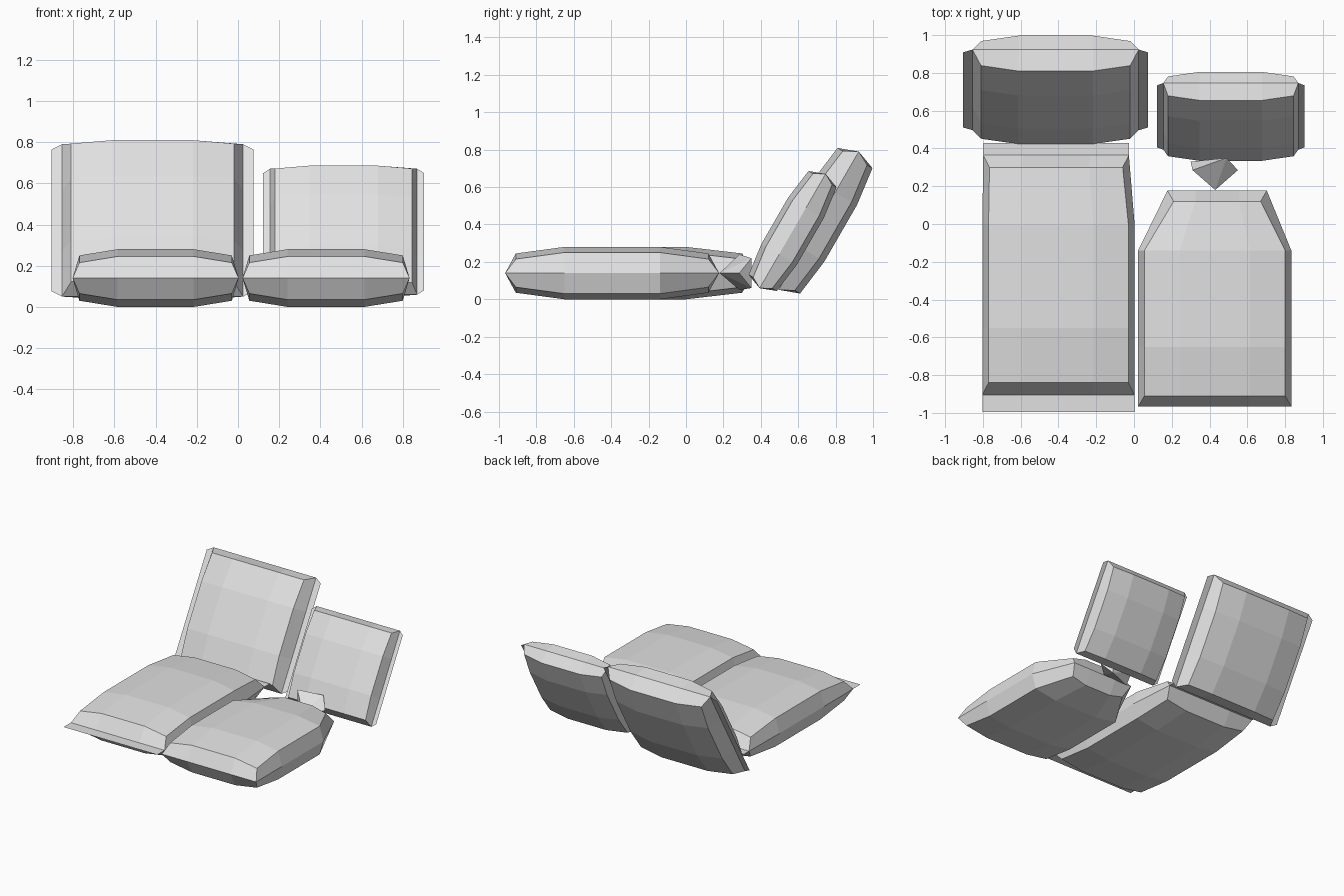
import bpy
import bmesh
from math import radians
from mathutils import Vector

if "Cube" in bpy.data.objects:
    bpy.data.objects.remove(bpy.data.objects["Cube"])

fabric = bpy.data.materials.new("light_grey_fabric")
fabric.use_nodes = True
GREY = (0.75, 0.75, 0.75, 1)
fabric.diffuse_color = GREY
fabric.node_tree.nodes["Principled BSDF"].inputs["Base Color"].default_value = GREY

COLUMNS = (0, 0.25, 0.75, 1)


def finish(bm, name, location=(0, 0, 0), tilt=0):
    mesh = bpy.data.meshes.new(name)
    bm.to_mesh(mesh)
    bm.free()
    mesh.materials.append(fabric)
    obj = bpy.data.objects.new(name, mesh)
    obj.location = location
    obj.rotation_euler.x = radians(tilt)
    bpy.context.collection.objects.link(obj)
    return obj


def cushion(name, rows, height, drop, seam, location, tilt=0, fins=None):
    """Faceted pillow; rows are (y, x_min, x_max), seam is the outward offset.
    fins maps a side of the seam to the width of its flat welt."""
    bm = bmesh.new()

    def spot(i, j):
        y, x0, x1 = rows[j]
        return x0 + (x1 - x0) * COLUMNS[i], y

    def panel(side):
        grid = {}
        for i in range(4):
            for j in range(4):
                z = height - drop[0] * (i in (0, 3)) - drop[1] * (j in (0, 3))
                grid[i, j] = bm.verts.new((*spot(i, j), side * z))
        for i in range(3):
            for j in range(3):
                loop = [grid[i, j], grid[i + 1, j], grid[i + 1, j + 1], grid[i, j + 1]]
                bm.faces.new(loop if side > 0 else loop[::-1])
        return grid

    top, bottom = panel(1), panel(-1)

    # Sloped border running from both panels to the seam
    ring = ([(i, 0) for i in range(3)] + [(3, j) for j in range(3)]
            + [(i, 3) for i in (3, 2, 1)] + [(0, j) for j in (3, 2, 1)])
    edge = {}
    for i, j in ring:
        x, y = spot(i, j)
        x += seam[0] * ((i == 3) - (i == 0))
        y += seam[1] * ((j == 3) - (j == 0))
        edge[i, j] = bm.verts.new((x, y, 0))
    for a, b in zip(ring, ring[1:] + ring[:1]):
        bm.faces.new((edge[a], edge[b], top[b], top[a]))
        bm.faces.new((bottom[a], bottom[b], edge[b], edge[a]))

    # Flat welts standing out from the seam
    sides = {"left": ([(3, j) for j in range(4)], (1, 0)),
             "right": ([(0, j) for j in range(4)], (-1, 0)),
             "back": ([(i, 3) for i in range(4)], (0, 1)),
             "front": ([(i, 0) for i in range(4)], (0, -1))}
    for side, width in (fins or {}).items():
        keys, out = sides[side]
        step = Vector((*out, 0)) * width
        outer = []
        for k in keys:
            co = edge[k].co + step
            if out[0]:
                co.y *= 0.93
            outer.append(bm.verts.new(co))
        for n in range(3):
            bm.faces.new((edge[keys[n]], edge[keys[n + 1]], outer[n + 1], outer[n]))
    return finish(bm, name, location, tilt)


def straight_rows(half_length, x0, x1):
    return [(half_length * t, x0, x1) for t in (-1, -0.45, 0.45, 1)]


# Seat cushions
cushion("long_seat_cushion",
        [(-0.84, -0.77, -0.03), (-0.55, -0.77, -0.03),
         (0, -0.77, -0.03), (0.30, -0.765, -0.06)],
        0.14, (0.03, 0.035), (0.033, 0.065), (0, 0, 0.14),
        fins={"front": 0.09, "back": 0.065})
cushion("tapered_seat_cushion",
        [(-0.91, 0.055, 0.80), (-0.65, 0.055, 0.80),
         (-0.14, 0.055, 0.80), (0.12, 0.21, 0.67)],
        0.14, (0.03, 0.035), (0.033, 0.057), (0, 0, 0.14))

# Leaning back cushions
cushion("tall_back_cushion", straight_rows(0.387, -0.81, -0.02),
        0.135, (0.033, 0.027), (0.045, 0.04), (0, 0.71, 0.42), 60,
        {"left": 0.05, "right": 0.05})
cushion("short_back_cushion", straight_rows(0.32, 0.18, 0.845),
        0.11, (0.028, 0.023), (0.025, 0.033), (0, 0.57, 0.365), 60,
        {"left": 0.033, "right": 0.033})

# Small faceted wedge behind the tapered seat
bm = bmesh.new()
for co in [(0.43, 0.18, 0.14), (0.31, 0.285, 0.24), (0.55, 0.285, 0.14),
           (0.49, 0.35, 0.22), (0.31, 0.285, 0.05), (0.49, 0.35, 0.06),
           (0.30, 0.33, 0.14)]:
    bm.verts.new(co)
bmesh.ops.convex_hull(bm, input=bm.verts[:])
finish(bm, "connecting_wedge")
